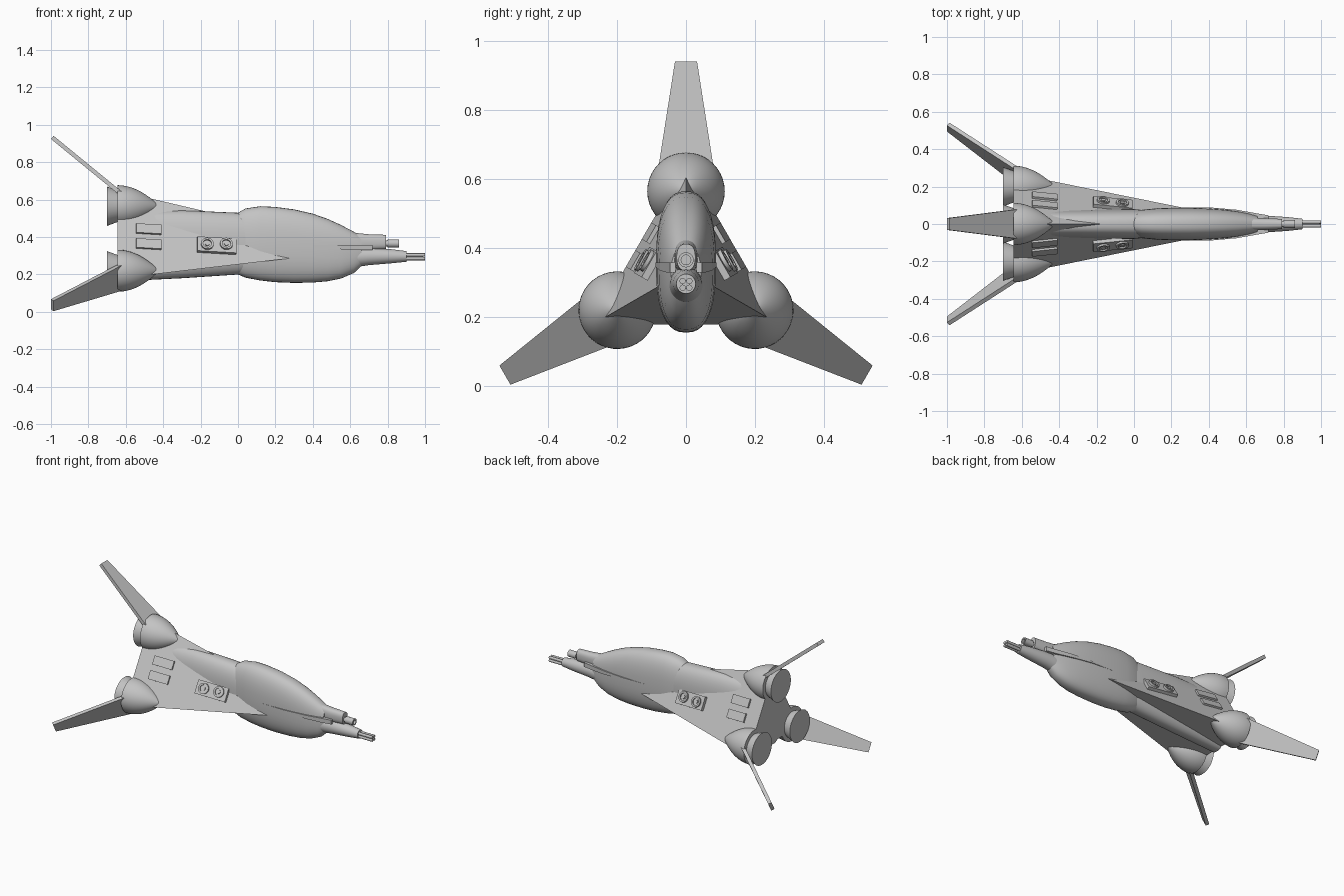
import bpy, bmesh
from math import sin, cos, pi, radians
from mathutils import Matrix, Vector

cube = bpy.data.objects.get("Cube")
if cube:
    bpy.data.objects.remove(cube, do_unlink=True)

AXIS_Z = 0.335          # height of the ship's long axis
TAIL_X = -0.645

hull_grey = bpy.data.materials.new("hull_grey")
hull_grey.use_nodes = True
GREY = (0.55, 0.55, 0.55, 1)
hull_grey.diffuse_color = GREY
hull_grey.node_tree.nodes["Principled BSDF"].inputs["Base Color"].default_value = GREY


def finish(name, bm, matrix=Matrix(), smooth=False):
    """Turn a bmesh into a named object."""
    bm.transform(matrix)
    bmesh.ops.recalc_face_normals(bm, faces=bm.faces)
    mesh = bpy.data.meshes.new(name)
    bm.to_mesh(mesh)
    bm.free()
    mesh.materials.append(hull_grey)
    ob = bpy.data.objects.new(name, mesh)
    bpy.context.collection.objects.link(ob)
    if smooth:
        bpy.ops.object.select_all(action='DESELECT')
        ob.select_set(True)
        bpy.context.view_layer.objects.active = ob
        bpy.ops.object.shade_smooth_by_angle(angle=radians(35))
    return ob


def loft(name, rings, matrix=Matrix(), smooth=False):
    """Skin a list of equal-length rings and cap both ends."""
    bm = bmesh.new()
    rows = [[bm.verts.new(p) for p in ring] for ring in rings]
    n = len(rows[0])
    for a, b in zip(rows, rows[1:]):
        for i in range(n):
            j = (i + 1) % n
            bm.faces.new((a[i], a[j], b[j], b[i]))
    bm.faces.new(rows[0])
    bm.faces.new(rows[-1])
    return finish(name, bm, matrix, smooth)


def body(name, sections, power=2.5, n=40):
    """Loft of rounded sections given as (x, top, bottom, half width)."""
    def bulge(c):
        return (1 if c >= 0 else -1) * abs(c) ** (2 / power)
    rings = []
    for x, top, bottom, w in sections:
        mid, h = (top + bottom) / 2, (top - bottom) / 2
        angles = [2 * pi * i / n for i in range(n)]
        rings.append([(x, w * bulge(cos(a)), mid + h * bulge(sin(a))) for a in angles])
    return loft(name, rings, smooth=True)


def turned(name, profile, matrix, n=32):
    """Solid of revolution about local x from (x, radius) pairs."""
    rings = [[(x, r * cos(2 * pi * i / n), r * sin(2 * pi * i / n)) for i in range(n)]
             for x, r in profile]
    return loft(name, rings, matrix, smooth=True)


def box(name, size, matrix):
    bm = bmesh.new()
    bmesh.ops.create_cube(bm, size=1, matrix=Matrix.Diagonal((*size, 1)))
    return finish(name, bm, matrix)


def at(x, y, z):
    return Matrix.Translation((x, y, z))


# Triangular hull wedge, narrowing towards the nose
def hull_radius(x):
    return 0.162 - 0.234 * x


loft("hull_wedge", [[(x, hull_radius(x) * sin(a), hull_radius(x) * cos(a))
                     for a in (0, 2 * pi / 3, 4 * pi / 3)] for x in (TAIL_X, 0.3)],
     at(0, 0, AXIS_Z))

# Spine and belly, then the forward pod
body("spine_and_belly", [(TAIL_X, 0.54, 0.163, 0.08), (-0.3, 0.543, 0.18, 0.077),
                         (0, 0.53, 0.2, 0.08), (0.1, 0.5, 0.22, 0.07)])
body("forward_pod", [(-0.012, 0.5, 0.23, 0.05), (0, 0.53, 0.2, 0.064),
                     (0.04, 0.553, 0.183, 0.076), (0.12, 0.565, 0.168, 0.084),
                     (0.2, 0.561, 0.159, 0.087), (0.3, 0.548, 0.155, 0.087),
                     (0.4, 0.525, 0.157, 0.083), (0.48, 0.497, 0.164, 0.077),
                     (0.55, 0.465, 0.178, 0.068), (0.62, 0.428, 0.208, 0.055),
                     (0.66, 0.405, 0.245, 0.043)])

# Nose housings and guns
body("upper_nose_housing", [(0.6, 0.425, 0.32, 0.035), (0.7, 0.415, 0.33, 0.032),
                            (0.79, 0.412, 0.335, 0.027)])
body("lower_nose_housing", [(0.6, 0.35, 0.235, 0.05), (0.7, 0.345, 0.25, 0.045),
                            (0.82, 0.335, 0.26, 0.037), (0.9, 0.325, 0.268, 0.028)], 2)
turned("upper_gun", [(0.75, 0.016), (0.8, 0.016), (0.8, 0.022), (0.86, 0.022),
                     (0.86, 0.014), (0.845, 0.014)], at(0, 0, 0.366), 20)
turned("lower_gun_core", [(0.88, 0.012), (0.99, 0.012)], at(0, 0, 0.295), 12)
for k in range(4):
    a = pi / 4 + k * pi / 2
    turned("lower_gun_barrel", [(0.88, 0.009), (1.0, 0.009)],
           at(0, 0.014 * cos(a), 0.295 + 0.014 * sin(a)), 12)

# Three engines, each with a nozzle and a swept fin
DOME = 0.225
dome_profile = [(TAIL_X + DOME * t, 0.112 * (1 - t * t) + 0.0005)
                for t in [i / 12 for i in range(13)]]
for k, label in enumerate(("top", "left", "right")):
    turn = at(0, 0, AXIS_Z) @ Matrix.Rotation(-k * 2 * pi / 3, 4, 'X')
    engine = turn @ at(0, 0, 0.23)
    turned(label + "_engine_dome", dome_profile, engine, 40)
    turned(label + "_engine_nozzle", [(-0.70, 0.105), (-0.64, 0.083)], engine, 40)
    off = Vector((0.007, 0, 0.0085))
    rings = []
    for x, r, w in ((-0.57, 0.252, 0.086), (-0.993, 0.598, 0.032)):
        c, side = Vector((x, 0, r)), Vector((0, w, 0))
        rings.append([c - off - side, c - off + side, c + off + side, c + off - side])
    loft(label + "_fin", rings, turn)


# Fittings on the two upper hull faces
def on_face(s, x, z, lift=0.0):
    """Frame on a sloping side face, local z pointing outwards."""
    h = z - AXIS_Z
    n = Vector((0.117, 0.866 * s, 0.5)).normalized()
    v = Vector((0, -0.5 * s, 0.866)).normalized()
    u = v.cross(n)
    p = Vector((x, s * (hull_radius(x) / 2 - h / 2) / 0.866, z)) + n * lift
    return Matrix.Translation(p) @ Matrix((u, v, n)).transposed().to_4x4()


for s, label in ((1, "left"), (-1, "right")):
    for z in (0.44, 0.36):
        box(label + "_vent", (0.135, 0.056, 0.024), on_face(s, -0.478, z))
    box(label + "_port_panel", (0.21, 0.088, 0.03), on_face(s, -0.115, 0.35, 0.005))
    for x in (-0.167, -0.065):
        turned(label + "_port_ring", [(0, 0.034), (0.012, 0.034), (0.012, 0.023),
                                      (0.004, 0.023), (0.004, 0.012), (0.01, 0.012)],
               on_face(s, x, 0.352, 0.019) @ Matrix.Rotation(-pi / 2, 4, 'Y'), 24)
    # Long strake along the pod
    rings = []
    for x, y, low in ((0.24, 0.088, 0.352), (0.4, 0.089, 0.346), (0.55, 0.076, 0.335),
                      (0.65, 0.058, 0.33), (0.72, 0.046, 0.33)):
        rings.append([(x, s * 0.03, low), (x, s * y, low),
                      (x, s * y, 0.358), (x, s * 0.03, 0.358)])
    loft(label + "_strake", rings)
